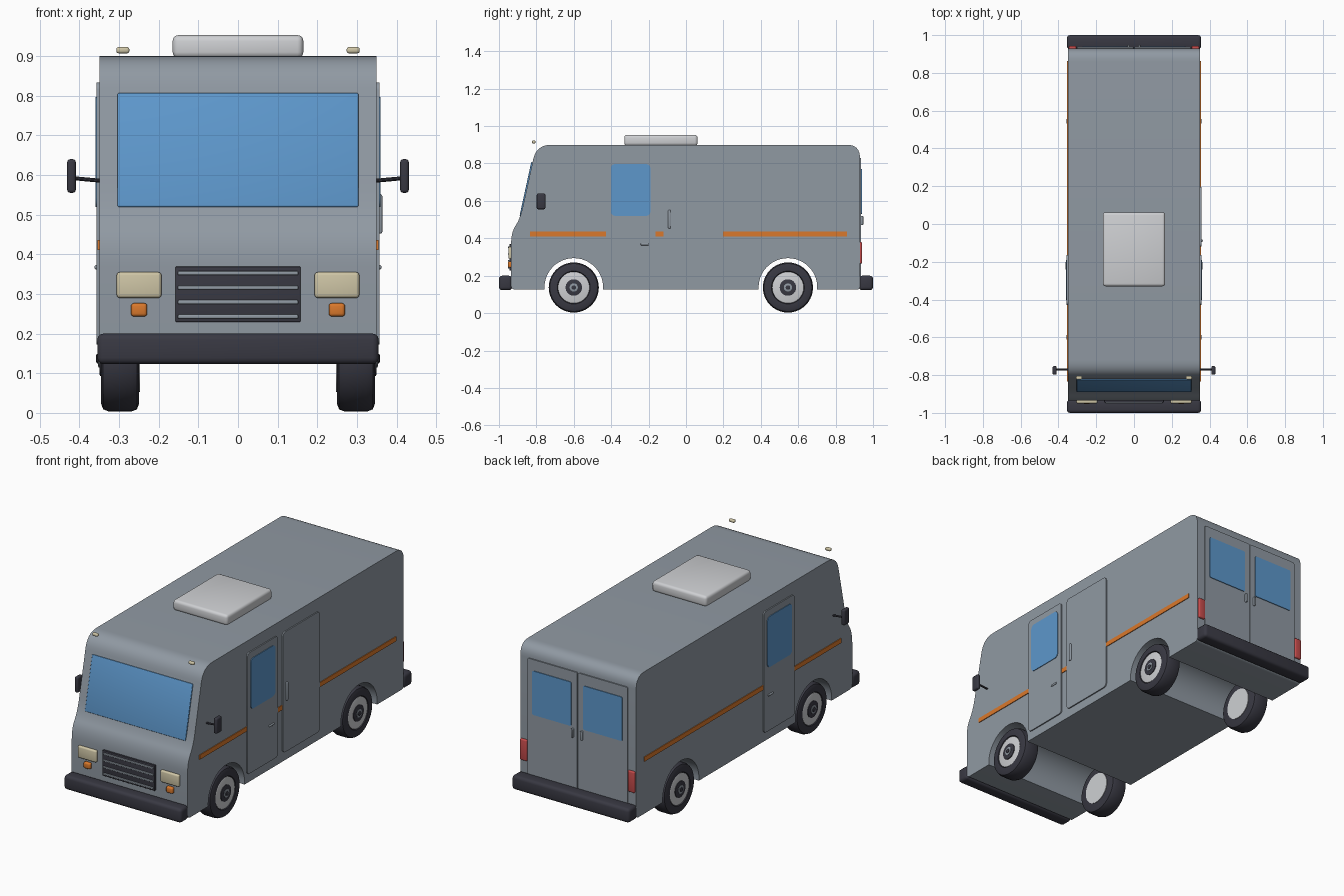
import bpy, bmesh, math
from mathutils import Vector, Matrix

if "Cube" in bpy.data.objects:
    bpy.data.objects.remove(bpy.data.objects["Cube"])


def colour(name, r, g, b):
    m = bpy.data.materials.new(name)
    m.diffuse_color = (r, g, b, 1)
    m.use_nodes = True
    m.node_tree.nodes["Principled BSDF"].inputs["Base Color"].default_value = m.diffuse_color
    return m


GREY = colour("body grey", 0.28, 0.32, 0.365)
GLASS = colour("window blue", 0.11, 0.31, 0.60)
DARK = colour("dark rubber", 0.04, 0.04, 0.055)
ORANGE = colour("orange", 0.70, 0.19, 0.025)
RED = colour("tail red", 0.55, 0.07, 0.07)
CREAM = colour("lamp cream", 0.62, 0.56, 0.38)
WHITE = colour("light metal", 0.62, 0.63, 0.65)


def finish(name, bm, mat):
    bmesh.ops.recalc_face_normals(bm, faces=bm.faces)
    me = bpy.data.meshes.new(name)
    bm.to_mesh(me)
    bm.free()
    me.materials.append(mat)
    ob = bpy.data.objects.new(name, me)
    bpy.context.collection.objects.link(ob)
    bpy.ops.object.select_all(action='DESELECT')
    ob.select_set(True)
    bpy.context.view_layer.objects.active = ob
    bpy.ops.object.shade_smooth_by_angle(angle=math.radians(35))
    return ob


def box(name, x, y, z, mat, r=0.0, axis=None, seg=3):
    """Box between (min, max) pairs; r rounds all edges, or those along one axis."""
    bm = bmesh.new()
    bmesh.ops.create_cube(bm, size=1)
    size = [b - a for a, b in (x, y, z)]
    mid = [(a + b) / 2 for a, b in (x, y, z)]
    for v in bm.verts:
        v.co = Vector([c * s for c, s in zip(v.co, size)])
    if r:
        edges = [e for e in bm.edges if axis is None
                 or abs(e.verts[0].co[axis] - e.verts[1].co[axis]) > 1e-6]
        bmesh.ops.bevel(bm, geom=edges, offset=r, segments=seg, profile=0.5, affect='EDGES')
    ob = finish(name, bm, mat)
    ob.location = mid
    return ob


def side_box(name, s, x, y, z, mat, r=0.0, axis=0):
    return box(name, sorted((s * x[0], s * x[1])), y, z, mat, r, axis)


def lathe_x(name, profile, centre, s, mat, n=40):
    """Revolve (x, radius) points around the x axis."""
    bm = bmesh.new()
    rings = []
    for px, pr in profile:
        rings.append([bm.verts.new((s * px, centre[0] + pr * math.cos(2 * math.pi * i / n),
                                    centre[1] + pr * math.sin(2 * math.pi * i / n)))
                      for i in range(n)])
    for a, b in zip(rings, rings[1:]):
        for i in range(n):
            bm.faces.new((a[i], a[(i + 1) % n], b[(i + 1) % n], b[i]))
    bm.faces.new(rings[0])
    bm.faces.new(rings[-1])
    return finish(name, bm, mat)


# Body: side outline with rounded corners and wheel arches, extruded across
WHEELS = [(-0.60, 0.137), (0.545, 0.137)]
BOTTOM, ARCH = 0.125, 0.157
corners = [(0.93, 0.125, 0.02), (0.93, 0.90, 0.07), (-0.80, 0.90, 0.08),
           (-0.885, 0.51, 0.07), (-0.935, 0.43, 0.06), (-0.935, 0.125, 0.025)]
outline = []
for i, (y, z, r) in enumerate(corners):
    p = Vector((y, z))
    before = Vector(corners[i - 1][:2])
    after = Vector(corners[(i + 1) % len(corners)][:2])
    a = p + (before - p).normalized() * min(r, (before - p).length * 0.45)
    b = p + (after - p).normalized() * min(r, (after - p).length * 0.45)
    for k in range(9):
        t = k / 8
        curve = a * (1 - t) ** 2 + p * 2 * t * (1 - t) + b * t * t
        outline.append(curve)
for cy, cz in WHEELS:
    drop = math.asin((BOTTOM - cz) / ARCH)
    for k in range(25):
        t = math.pi - drop + (2 * drop - math.pi) * k / 24
        outline.append(Vector((cy + ARCH * math.cos(t), cz + ARCH * math.sin(t))))
bm = bmesh.new()
left = [bm.verts.new((-0.35, p.x, p.y)) for p in outline]
right = [bm.verts.new((0.35, p.x, p.y)) for p in outline]
bm.faces.new(left)
bm.faces.new(right)
for i in range(len(left)):
    j = (i + 1) % len(left)
    bm.faces.new((left[i], left[j], right[j], right[i]))
finish("body", bm, GREY)

# Roof vent
box("roof_vent", (-0.165, 0.165), (-0.33, 0.062), (0.895, 0.953), WHITE, 0.015)

# Windscreen on the sloping front
screen = box("windscreen", (-0.304, 0.304), (-0.007, 0.007), (-0.147, 0.147), GLASS, 0.004)
screen.location = (0, -0.8455, 0.6625)
screen.rotation_euler.x = -math.atan2(0.085, 0.39)
screen.location.y = -0.885 + (0.6625 - 0.51) * 0.085 / 0.39

# Bumpers
box("front_bumper", (-0.355, 0.355), (-1.0, -0.93), (0.123, 0.20), DARK, 0.016)
box("rear_bumper", (-0.355, 0.355), (0.925, 1.0), (0.123, 0.20), DARK, 0.016)

# Grille with bars
box("grille", (-0.158, 0.158), (-0.945, -0.93), (0.229, 0.369), DARK, 0.003)
for i in range(4):
    z = 0.243 + i * 0.0365
    box("grille_bar", (-0.152, 0.152), (-0.951, -0.94), (z - 0.005, z + 0.005), GREY, 0.003)

for s in (-1, 1):
    # Front lamps and roof marker lamps
    side_box("headlight", s, (0.193, 0.306), (-0.95, -0.93), (0.29, 0.355), CREAM, 0.008, None)
    side_box("turn_signal", s, (0.229, 0.27), (-0.952, -0.93), (0.243, 0.277), ORANGE, 0.008, None)
    side_box("roof_lamp", s, (0.274, 0.307), (-0.823, -0.805), (0.907, 0.923), CREAM, 0.006, None)

    # Mirrors
    side_box("mirror", s, (0.409, 0.431), (-0.798, -0.752), (0.555, 0.64), DARK, 0.008, None)
    bm = bmesh.new()
    a, b = Vector((s * 0.34, -0.77, 0.585)), Vector((s * 0.415, -0.77, 0.592))
    turn = (b - a).to_track_quat('Z', 'Y').to_matrix().to_4x4()
    bmesh.ops.create_cone(bm, cap_ends=True, segments=10, radius1=0.005, radius2=0.005,
                          depth=(b - a).length, matrix=Matrix.Translation((a + b) / 2) @ turn)
    finish("mirror_arm", bm, DARK)

    # Side stripe, cab door, its window and handle
    side_box("side_stripe", s, (0.345, 0.354), (-0.835, 0.862), (0.411, 0.436), ORANGE)
    side_box("cab_door", s, (0.345, 0.3565), (-0.428, -0.164), (0.173, 0.834), GREY, 0.018)
    side_box("cab_window", s, (0.35, 0.36), (-0.402, -0.19), (0.52, 0.797), GLASS, 0.022)
    side_box("cab_handle", s, (0.35, 0.362), (-0.243, -0.2), (0.362, 0.373), GREY, 0.004, None)

    # Rear doors, windows, handles and tail lamps
    side_box("rear_door", s, (0.002, 0.302), (0.92, 0.936), (0.19, 0.83), GREY, 0.008, 1)
    side_box("rear_window", s, (0.036, 0.272), (0.93, 0.94), (0.53, 0.77), GLASS, 0.008, 1)
    side_box("rear_handle", s, (0.022, 0.034), (0.93, 0.948), (0.47, 0.52), GREY, 0.004, None)
    side_box("tail_lamp", s, (0.305, 0.346), (0.92, 0.942), (0.265, 0.38), RED, 0.006, None)

    # Wheels
    for c in WHEELS:
        lathe_x("tyre", [(0.25, 0.115), (0.255, 0.128), (0.27, 0.134), (0.325, 0.134),
                         (0.34, 0.128), (0.345, 0.115), (0.345, 0.088), (0.335, 0.084)], c, s, DARK)
        lathe_x("rim", [(0.247, 0.075), (0.247, 0.084), (0.342, 0.084), (0.344, 0.078)], c, s, WHITE)
        lathe_x("hub", [(0.34, 0.044), (0.348, 0.044), (0.35, 0.038)], c, s, DARK)
        lathe_x("hub_ring", [(0.345, 0.022), (0.352, 0.022), (0.353, 0.019)], c, s, GREY)
        lathe_x("hub_cap", [(0.345, 0.012), (0.356, 0.012), (0.358, 0.008)], c, s, DARK)

# Cargo door on the right side
box("cargo_door", (0.345, 0.3565), (-0.12, 0.197), (0.173, 0.83), GREY, 0.018, 0)
box("cargo_handle", (0.35, 0.364), (-0.096, -0.082), (0.452, 0.552), GREY, 0.005)
